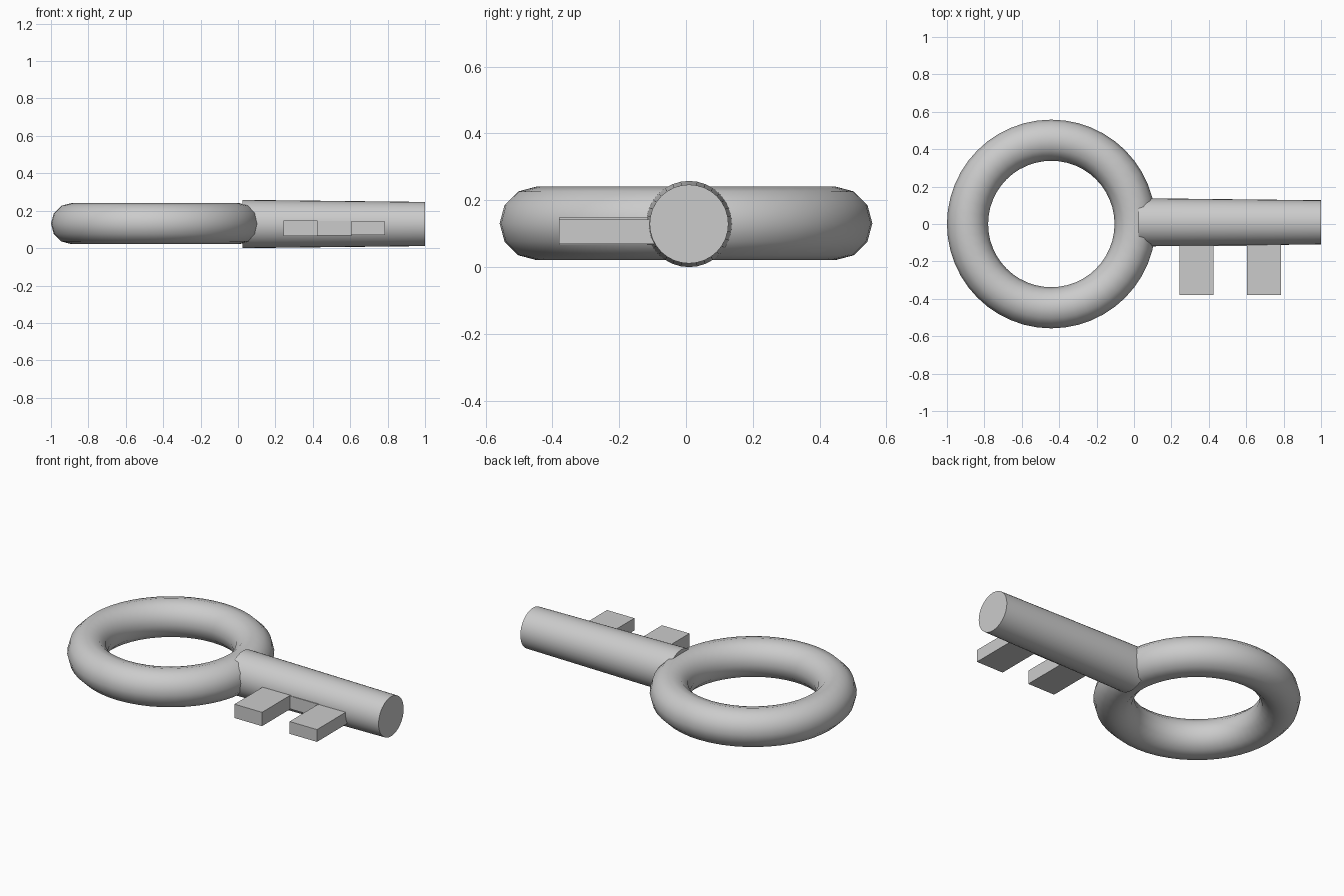
import bpy, math

if "Cube" in bpy.data.objects:
    bpy.data.objects.remove(bpy.data.objects["Cube"])

Z = 0.129   # height of the key's centre plane


def smooth(obj):
    bpy.context.view_layer.objects.active = obj
    obj.select_set(True)
    bpy.ops.object.shade_smooth_by_angle(angle=math.radians(40))
    obj.select_set(False)


def box(name, x0, x1, y0, y1, z0, z1):
    bpy.ops.mesh.primitive_cube_add(
        size=1, location=((x0 + x1) / 2, (y0 + y1) / 2, (z0 + z1) / 2))
    obj = bpy.context.object
    obj.name = name
    obj.scale = (x1 - x0, y1 - y0, z1 - z0)
    bpy.ops.object.transform_apply(location=False, rotation=False, scale=True)
    return obj


# ring handle
bpy.ops.mesh.primitive_torus_add(
    major_segments=48, minor_segments=12, major_radius=0.448,
    minor_radius=0.11, location=(-0.442, 0, Z + 0.002))
ring = bpy.context.object
ring.name = "ring_handle"
smooth(ring)

# slightly tapered shaft
x0, x1 = 0.025, 1.0
bpy.ops.mesh.primitive_cone_add(
    vertices=32, radius1=0.129, radius2=0.118, depth=x1 - x0,
    location=((x0 + x1) / 2, 0.009, Z), rotation=(0, math.pi / 2, 0))
shaft = bpy.context.object
shaft.name = "shaft"
smooth(shaft)

# two teeth and the low strip joining them
box("inner_tooth", 0.243, 0.424, -0.38, -0.06, 0.066, 0.148)
box("outer_tooth", 0.605, 0.785, -0.38, -0.06, 0.069, 0.142)
box("tooth_bridge", 0.42, 0.61, -0.117, -0.06, 0.068, 0.145)
